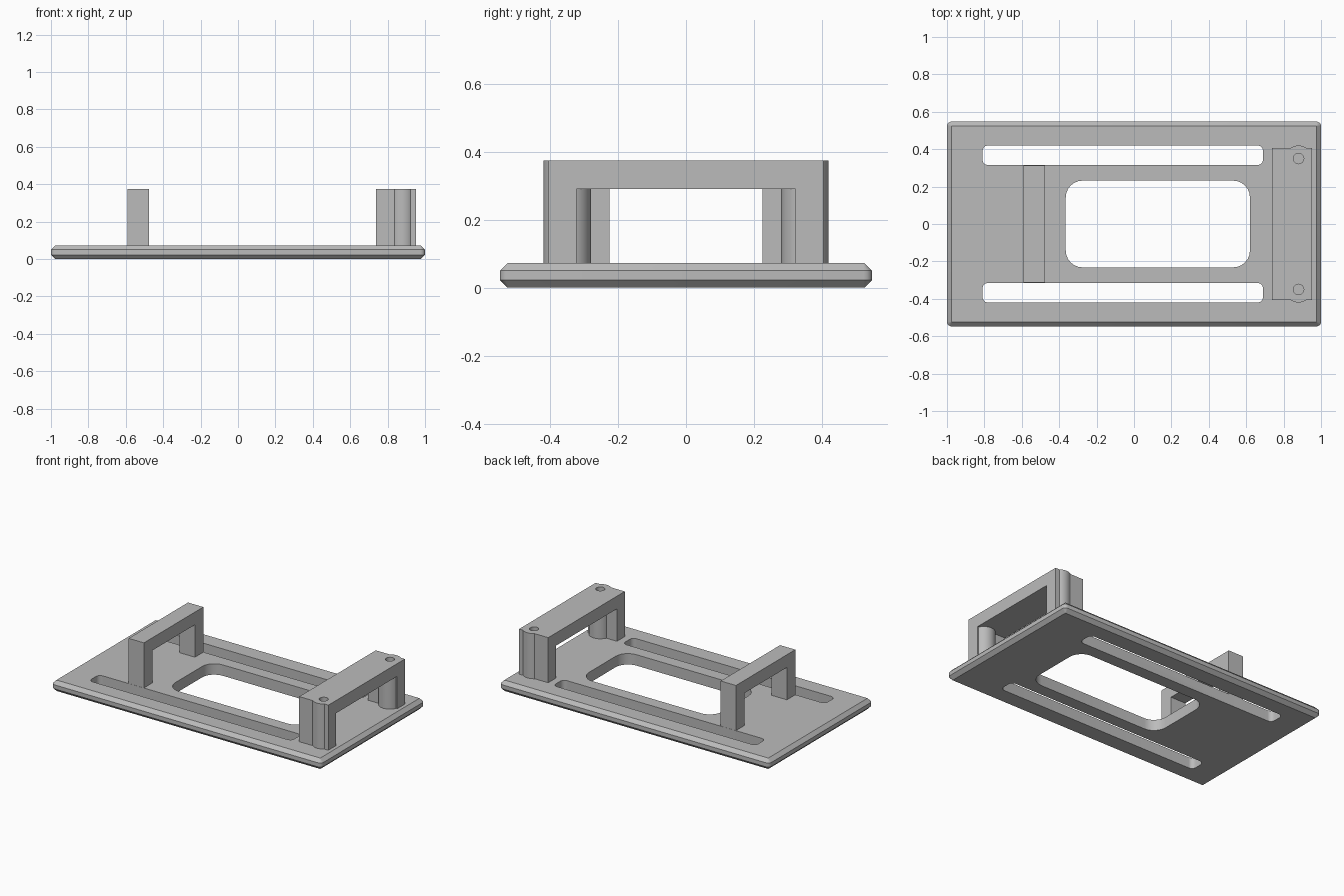
import bpy, bmesh, math

cube = bpy.data.objects.get("Cube")
if cube:
    bpy.data.objects.remove(cube, do_unlink=True)

grey = bpy.data.materials.new("plain grey")
grey.use_nodes = True
colour = (0.5, 0.5, 0.5, 1)
grey.diffuse_color = colour
grey.node_tree.nodes["Principled BSDF"].inputs["Base Color"].default_value = colour

PLATE_TOP = 0.073
HANDLE_TOP = 0.375
BEAM_BOTTOM = 0.29


def loft(name, rings):
    """Closed solid through a stack of matching point rings."""
    bm = bmesh.new()
    loops = [[bm.verts.new(p) for p in ring] for ring in rings]
    n = len(loops[0])
    for low, high in zip(loops, loops[1:]):
        for i in range(n):
            j = (i + 1) % n
            bm.faces.new((low[i], low[j], high[j], high[i]))
    bm.faces.new(loops[0][::-1])
    bm.faces.new(loops[-1])
    bmesh.ops.recalc_face_normals(bm, faces=bm.faces)
    mesh = bpy.data.meshes.new(name)
    bm.to_mesh(mesh)
    bm.free()
    mesh.materials.append(grey)
    obj = bpy.data.objects.new(name, mesh)
    bpy.context.collection.objects.link(obj)
    return obj


def rounded_ring(x0, x1, y0, y1, r, z, steps=6):
    centres = [(x1 - r, y1 - r), (x0 + r, y1 - r), (x0 + r, y0 + r), (x1 - r, y0 + r)]
    ring = []
    for quarter, (cx, cy) in enumerate(centres):
        for s in range(steps + 1):
            a = (quarter + s / steps) * math.pi / 2
            ring.append((cx + r * math.cos(a), cy + r * math.sin(a), z))
    return ring


def cutter(name, x0, x1, y0, y1, r):
    return loft(name, [rounded_ring(x0, x1, y0, y1, r, z) for z in (-0.1, 0.2)])


def cylinder(name, x, y, r, z0, z1, sides=40):
    circle = [2 * math.pi * i / sides for i in range(sides)]
    return loft(name, [[(x + r * math.cos(a), y + r * math.sin(a), z) for a in circle]
                       for z in (z0, z1)])


def bridge(name, x0, x1, outer, inner):
    """Upside-down U standing on the plate, extruded along x."""
    half = [(outer, PLATE_TOP), (outer, HANDLE_TOP)]
    opening = [(inner, BEAM_BOTTOM), (inner, PLATE_TOP)]
    profile = half + [(-y, z) for y, z in half[::-1]]
    profile += [(-y, z) for y, z in opening[::-1]] + opening
    return loft(name, [[(x, y, z) for y, z in profile] for x in (x0, x1)])


def combine(obj, others, operation):
    """Apply a boolean with each helper and remove the helpers."""
    for other in others:
        mod = obj.modifiers.new("combine", "BOOLEAN")
        mod.operation = operation
        mod.solver = "EXACT"
        mod.object = other
    graph = bpy.context.evaluated_depsgraph_get()
    mesh = bpy.data.meshes.new_from_object(obj.evaluated_get(graph))
    obj.modifiers.clear()
    obj.data = mesh
    for other in others:
        bpy.data.objects.remove(other, do_unlink=True)


# Base plate with chamfered rims, a window and two long slots
levels = [(0, 0.023), (0.023, 0), (0.05, 0), (PLATE_TOP, 0.023)]
plate = loft("base_plate", [
    rounded_ring(-1 + d, 1 - d, -0.548 + d, 0.548 - d, 0.025 - d, z, 4) for z, d in levels])
openings = [cutter("window_cutter", -0.365, 0.62, -0.232, 0.232, 0.09)]
for y0, y1 in ((0.315, 0.42), (-0.42, -0.315)):
    openings.append(cutter("slot_cutter", -0.81, 0.69, y0, y1, 0.03))
combine(plate, openings, "DIFFERENCE")

# Narrow bridge at the right end
narrow = bridge("narrow_bridge", -0.59, -0.477, 0.314, 0.225)

# Wide bridge at the left end with round bosses and screw holes
wide = bridge("wide_bridge", 0.737, 0.953, 0.405, 0.322)
sides = (-0.35, 0.35)
combine(wide, [cylinder("boss", 0.88, y, 0.07, PLATE_TOP, HANDLE_TOP) for y in sides], "UNION")
combine(wide, [cylinder("hole_cutter", 0.88, y, 0.028, 0.1, 0.5, 24) for y in sides], "DIFFERENCE")

# Smooth the rounded corners, keep the hard edges
bpy.ops.object.select_all(action="DESELECT")
for obj in (plate, narrow, wide):
    obj.select_set(True)
bpy.context.view_layer.objects.active = plate
bpy.ops.object.shade_smooth_by_angle(angle=math.radians(30))
